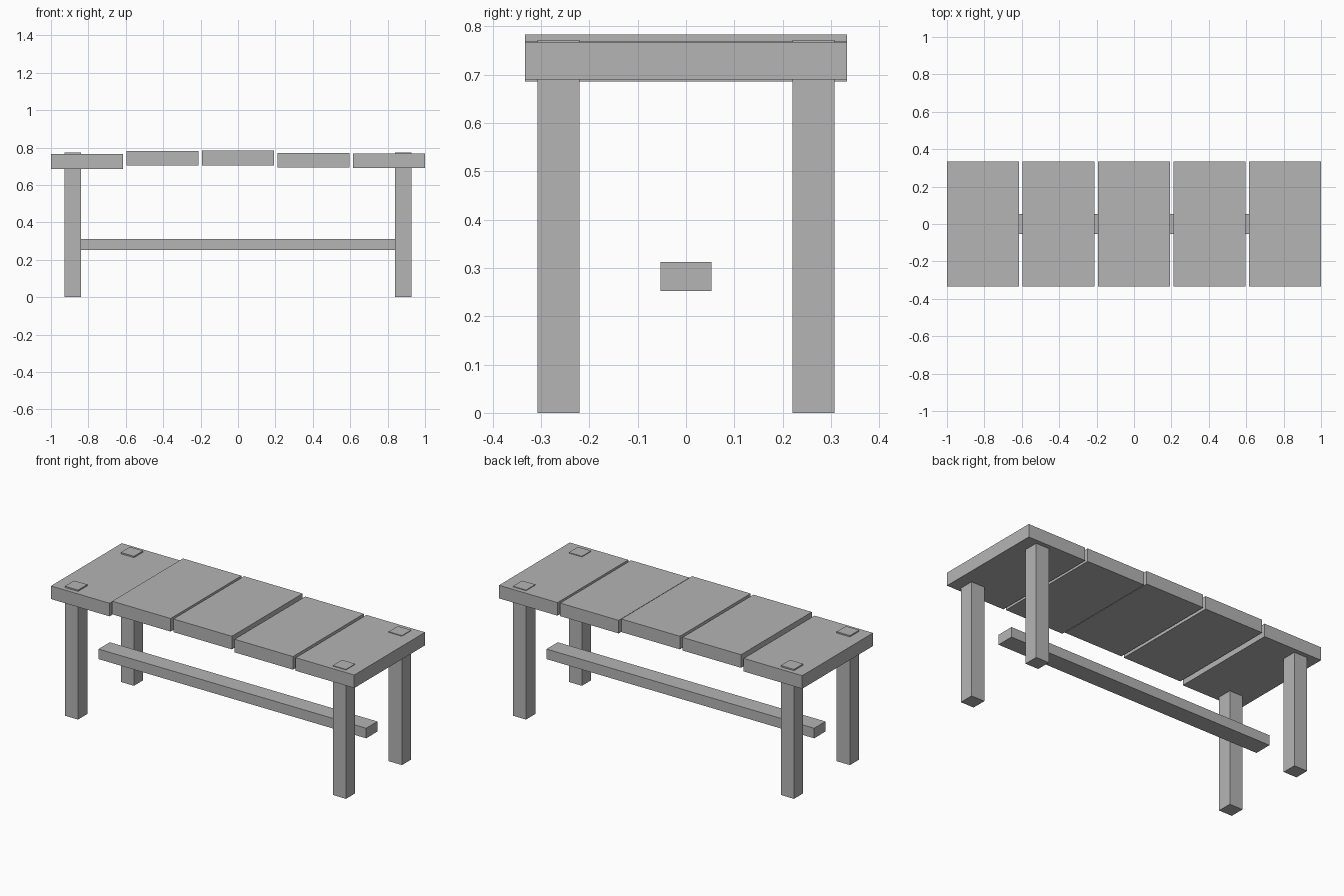
import bpy

default = bpy.data.objects.get("Cube")
if default:
    bpy.data.objects.remove(default, do_unlink=True)

# Single plain grey
grey = bpy.data.materials.new("plain grey")
grey.use_nodes = True
colour = (0.46, 0.46, 0.46, 1)
grey.diffuse_color = colour
grey.node_tree.nodes["Principled BSDF"].inputs["Base Color"].default_value = colour


def box(name, centre, size):
    bpy.ops.mesh.primitive_cube_add(size=1, location=centre)
    part = bpy.context.object
    part.name = name
    part.scale = size
    bpy.ops.object.transform_apply(location=False, rotation=False, scale=True)
    part.data.materials.append(grey)
    return part


# Seat planks, each set at a slightly different height
plank_width, plank_thick, pitch = 0.386, 0.078, 0.4035
plank_tops = [0.764, 0.781, 0.783, 0.770, 0.768]
for i, top in enumerate(plank_tops):
    box(f"seat_plank_{i + 1}", ((i - 2) * pitch, 0, top - plank_thick / 2),
        (plank_width, 0.667, plank_thick))

# Legs run through the end planks and stand just proud of them
leg_side, leg_height = 0.087, 0.772
for x, side in ((-0.8835, "right"), (0.8835, "left")):
    for y, end in ((-0.2635, "front"), (0.2635, "back")):
        box(f"{end}_{side}_leg", (x, y, leg_height / 2),
            (leg_side, leg_side, leg_height))

# Long stretcher between the leg pairs
box("stretcher", (0, 0, 0.282), (1.765, 0.106, 0.06))
